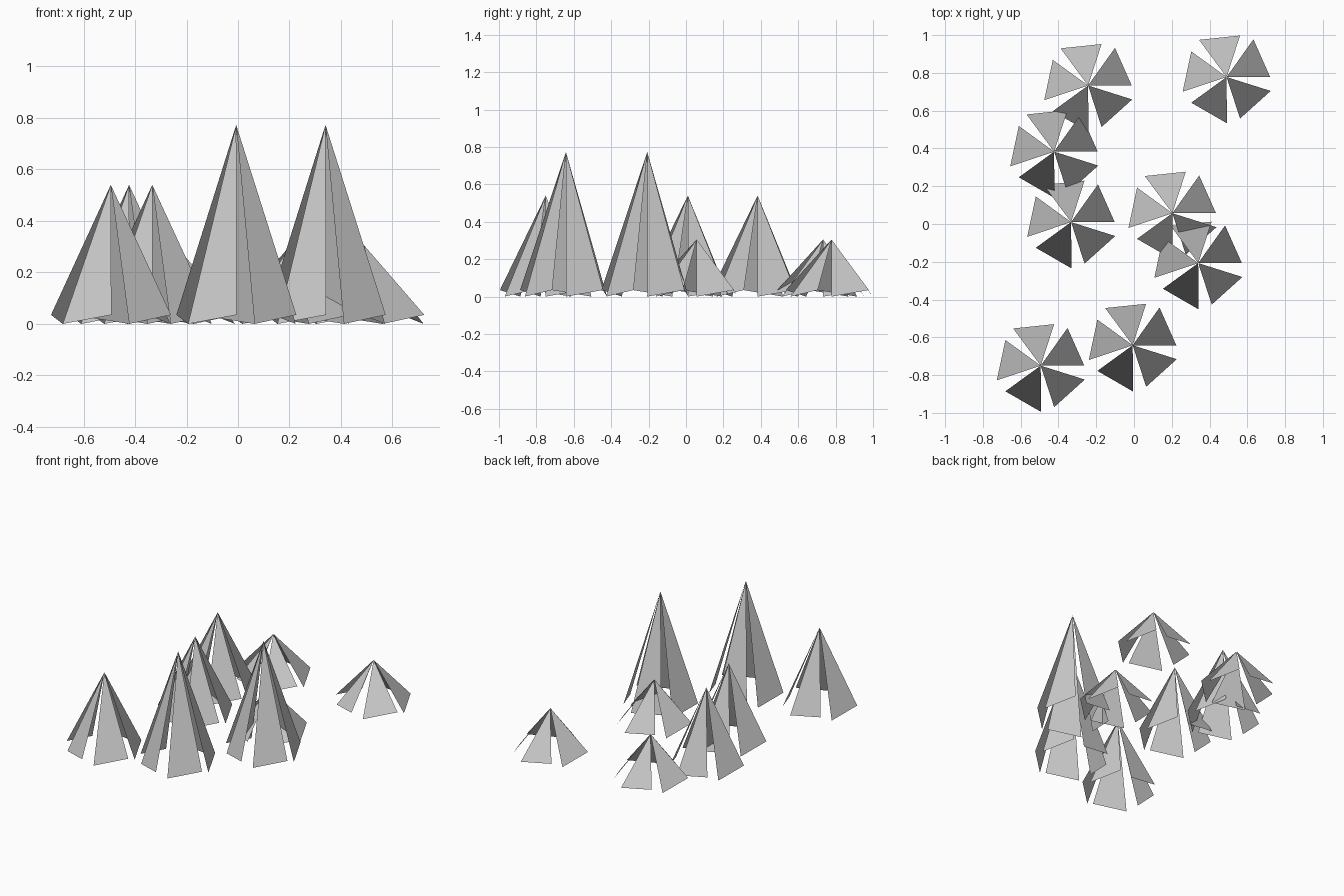
import bpy
import bmesh
from math import cos, sin, radians

cube = bpy.data.objects.get("Cube")
if cube:
    bpy.data.objects.remove(cube, do_unlink=True)

# Single plain grey
grey = bpy.data.materials.new("light_grey")
grey.use_nodes = True
colour = (0.6, 0.6, 0.6, 1)
grey.diffuse_color = colour
grey.node_tree.nodes["Principled BSDF"].inputs["Base Color"].default_value = colour

BLADES = 5


def make_tuft(name, x, y, height):
    """Ring of flat triangular blades hanging from one shared tip."""
    bm = bmesh.new()
    tip = bm.verts.new((0, 0, height))
    for i in range(BLADES):
        turn = 360 / BLADES * i
        low = radians(turn)
        high = radians(turn + 54.5)
        # One foot touches the ground, the other is slightly lifted
        a = bm.verts.new((0.231 * cos(low), 0.231 * sin(low), 0))
        b = bm.verts.new((0.245 * cos(high), 0.245 * sin(high), 0.035))
        bm.faces.new((tip, a, b))
    mesh = bpy.data.meshes.new(name)
    bm.to_mesh(mesh)
    bm.free()
    mesh.materials.append(grey)
    obj = bpy.data.objects.new(name, mesh)
    obj.location = (x, y, 0)
    bpy.context.collection.objects.link(obj)


# Scattered tufts, grouped by height
groups = {
    "short_tuft": (0.305, [(-0.243, 0.733), (0.49, 0.778), (0.203, 0.057)]),
    "medium_tuft": (0.54, [(-0.423, 0.383), (-0.333, 0.01), (-0.494, -0.75)]),
    "tall_tuft": (0.773, [(0.34, -0.207), (-0.007, -0.642)]),
}
for name, (height, spots) in groups.items():
    for n, (x, y) in enumerate(spots, 1):
        make_tuft(f"{name}_{n}", x, y, height)
